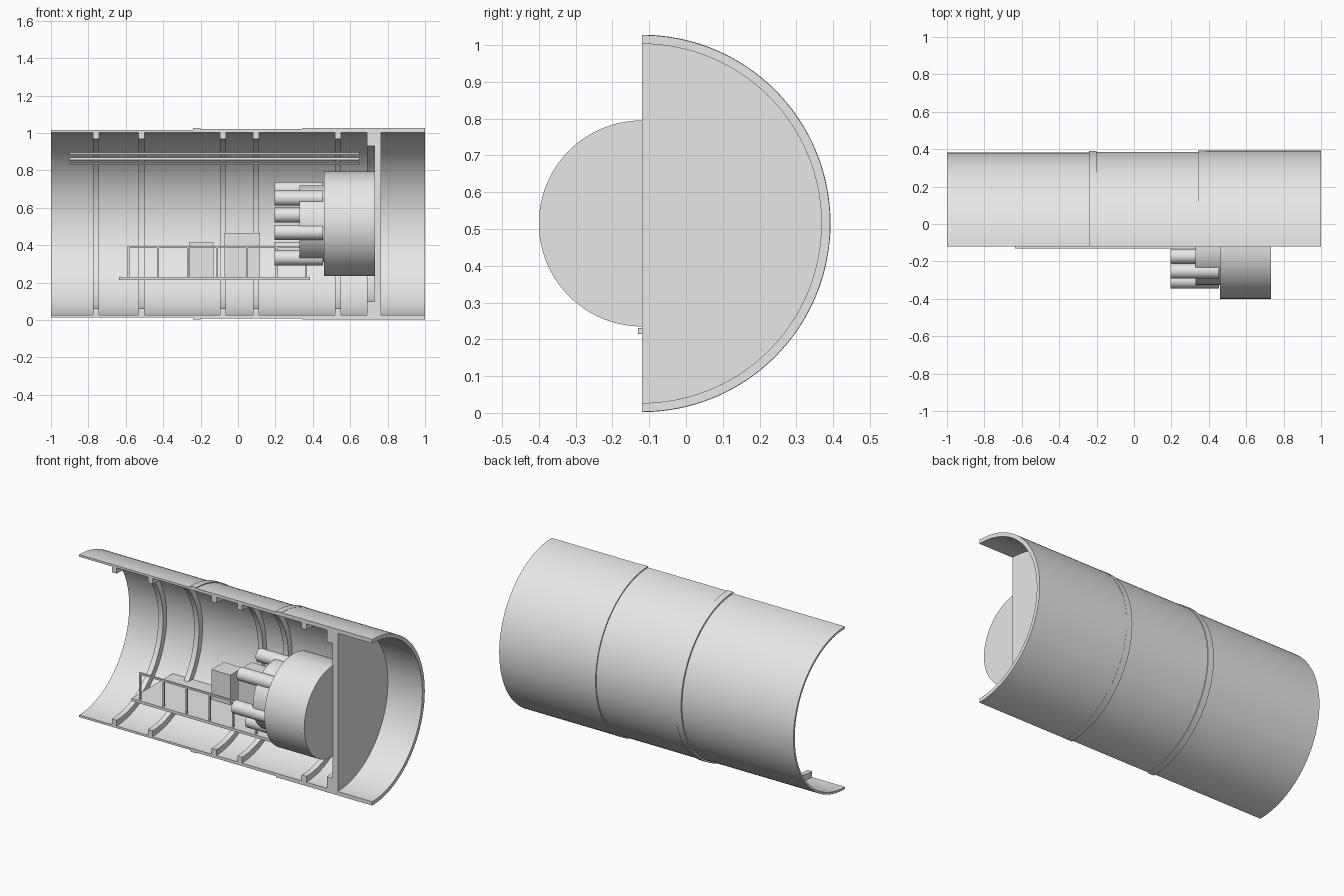
import bpy, math

if "Cube" in bpy.data.objects:
    bpy.data.objects.remove(bpy.data.objects["Cube"])

YC, ZC = -0.12, 0.515      # tunnel axis
R_IN = 0.488               # inner radius of the lining

grey = bpy.data.materials.new("light_grey")
grey.diffuse_color = (0.8, 0.8, 0.8, 1)
grey.use_nodes = True
grey.node_tree.nodes["Principled BSDF"].inputs["Base Color"].default_value = grey.diffuse_color


def extrude_x(name, outline, x0, x1, smooth=True):
    """Prism along x from a closed list of (y, z) points."""
    n = len(outline)
    verts = [(x, y, z) for x in (x0, x1) for y, z in outline]
    faces = [tuple(range(n))[::-1], tuple(range(n, 2 * n))]
    faces += [(i, (i + 1) % n, n + (i + 1) % n, n + i) for i in range(n)]
    return finish(name, verts, faces, smooth)


def finish(name, verts, faces, smooth=True):
    me = bpy.data.meshes.new(name)
    me.from_pydata(verts, [], faces)
    me.materials.append(grey)
    ob = bpy.data.objects.new(name, me)
    bpy.context.collection.objects.link(ob)
    bpy.ops.object.select_all(action='DESELECT')
    bpy.context.view_layer.objects.active = ob
    ob.select_set(True)
    bpy.ops.object.mode_set(mode='EDIT')
    bpy.ops.mesh.select_all(action='SELECT')
    bpy.ops.mesh.normals_make_consistent(inside=False)
    bpy.ops.object.mode_set(mode='OBJECT')
    if smooth:
        bpy.ops.object.shade_smooth_by_angle(angle=math.radians(30))
    return ob


def arc(r, a0=-90, a1=90, n=64):
    """Points on an arc round the tunnel axis; 0 degrees points to the back."""
    steps = [math.radians(a0 + (a1 - a0) * i / n) for i in range(n + 1)]
    return [(YC + r * math.cos(a), ZC + r * math.sin(a)) for a in steps]


def half_ring(name, x0, x1, r_in, r_out):
    """Half ring as a strip of quads with closed ends."""
    a, b = arc(r_out), arc(r_in)
    n = len(a)
    verts, faces = [], []
    for (yo, zo), (yi, zi) in zip(a, b):
        verts += [(x0, yo, zo), (x1, yo, zo), (x1, yi, zi), (x0, yi, zi)]
    for i in range(n - 1):
        for k in range(4):
            j = (k + 1) % 4
            faces.append((4 * i + k, 4 * i + j, 4 * i + 4 + j, 4 * i + 4 + k))
    faces += [(0, 1, 2, 3), tuple(range(4 * n - 4, 4 * n))]
    finish(name, verts, faces)


def cylinder(name, x0, x1, y, z, r, n=48):
    pts = [(y + r * math.cos(2 * math.pi * i / n), z + r * math.sin(2 * math.pi * i / n))
           for i in range(n)]
    extrude_x(name, pts, x0, x1)


def box(name, x0, x1, y0, y1, z0, z1):
    extrude_x(name, [(y0, z0), (y1, z0), (y1, z1), (y0, z1)], x0, x1, False)


# Half-cut shell sections, each a little larger than the one before
half_ring("rear_shell", -1.0, -0.2, R_IN, 0.501)
half_ring("middle_shell", -0.22, 0.36, R_IN, 0.506)
half_ring("front_shell", 0.345, 1.0, R_IN, 0.512)
half_ring("rear_joint_band", -0.24, -0.2, R_IN, 0.511)
half_ring("front_joint_band", 0.342, 0.382, R_IN, 0.513)

# Inner ribs and the deeper ring behind the bulkhead
for i, x in enumerate((-0.76, -0.515, -0.08, 0.095, 0.535)):
    half_ring(f"rib_{i + 1}", x - 0.016, x + 0.016, R_IN - 0.036, R_IN + 0.004)
half_ring("bulkhead_ring", 0.69, 0.735, R_IN - 0.072, R_IN + 0.004)

# Bulkhead
extrude_x("bulkhead", arc(R_IN + 0.003), 0.73, 0.765)

# Drive unit: main drum, gear housing and ring of motors
cylinder("main_drum", 0.46, 0.732, YC, ZC, 0.28, 96)
cylinder("gear_housing", 0.328, 0.462, YC, ZC, 0.205, 64)
for i in range(6):
    a = math.radians(-14 + 60 * i)
    cylinder(f"motor_{i + 1}", 0.195, 0.455, YC - 0.19 * math.cos(a),
             ZC + 0.19 * math.sin(a), 0.04, 32)

# Walkway floor reaching back to the shell
box("walkway", -0.635, 0.385, -0.13, 0.27, 0.214, 0.231)

# Handrail along the open edge
for i in range(7):
    x = -0.585 + 0.158 * i
    box(f"rail_post_{i + 1}", x - 0.005, x + 0.005, -0.12, -0.11, 0.23, 0.39)
box("top_rail", -0.592, 0.37, -0.12, -0.11, 0.386, 0.397)

# Equipment cabinets
box("small_cabinet", -0.262, -0.132, 0.115, 0.235, 0.23, 0.415)
box("large_cabinet", -0.073, 0.117, 0.105, 0.235, 0.23, 0.465)

# Service pipes along the upper back wall
for i, z in enumerate((0.836, 0.862, 0.89)):
    y = YC + math.sqrt(0.45 ** 2 - (z - ZC) ** 2)
    cylinder(f"service_pipe_{i + 1}", -0.9, 0.65, y, z, 0.008, 12)
